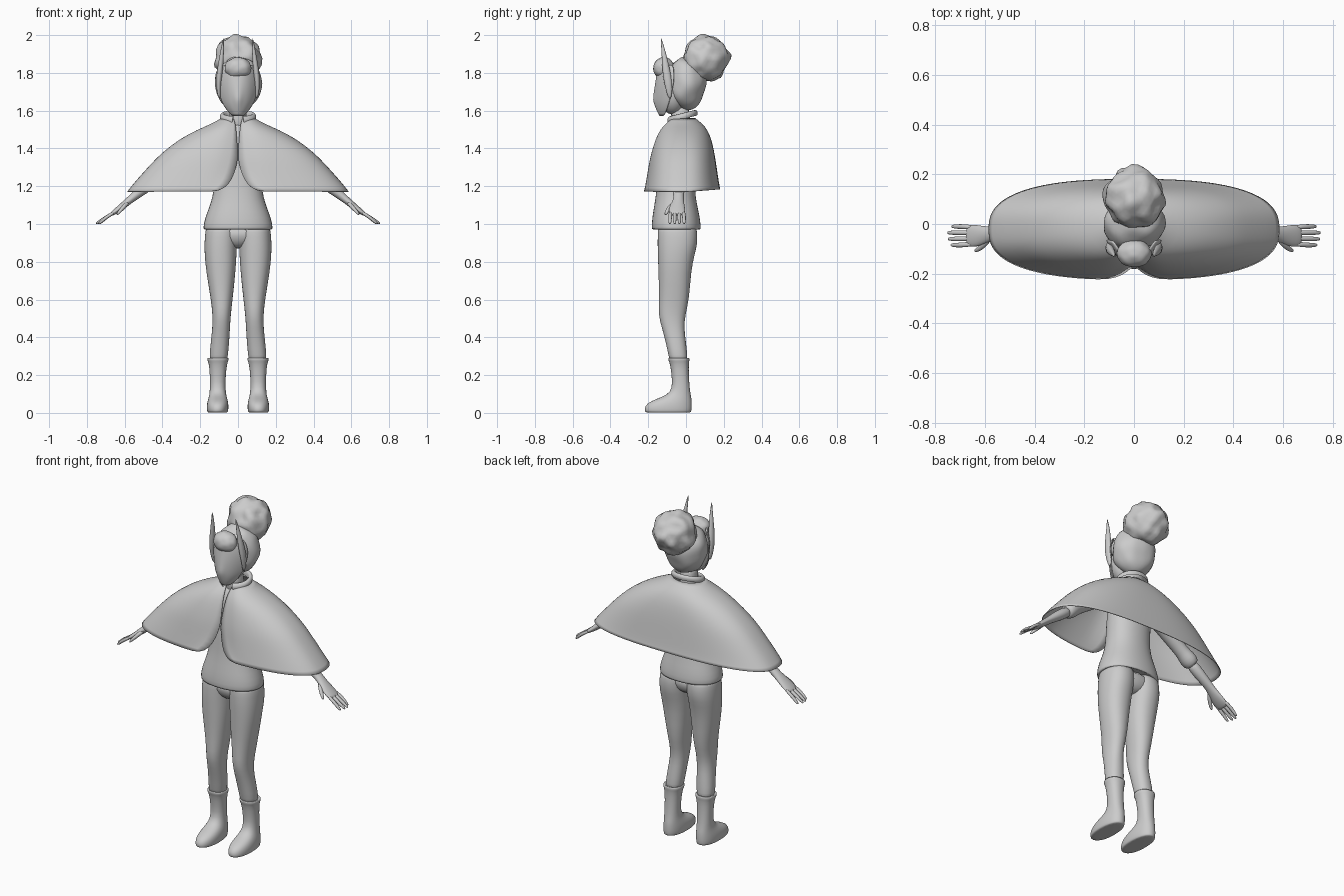
import bpy, bmesh, math
from mathutils import Vector, noise

grey = bpy.data.materials.new("soft_grey")
grey.diffuse_color = (0.6, 0.6, 0.6, 1)
TAU = math.tau


def finish(name, bm, mirror=False, subdiv=1, thick=0):
    bmesh.ops.recalc_face_normals(bm, faces=bm.faces)
    me = bpy.data.meshes.new(name)
    bm.to_mesh(me)
    bm.free()
    me.materials.append(grey)
    for p in me.polygons:
        p.use_smooth = True
    ob = bpy.data.objects.new(name, me)
    bpy.context.collection.objects.link(ob)
    if mirror:
        ob.modifiers.new("mirror", 'MIRROR').use_mirror_merge = False
    if subdiv:
        ob.modifiers.new("subdivide", 'SUBSURF').levels = subdiv
        ob.modifiers["subdivide"].render_levels = subdiv
    if thick:
        ob.modifiers.new("thickness", 'SOLIDIFY').thickness = thick
    return ob


def skin(bm, rows, closed=True, caps=True):
    """Bridge rows of points with quads."""
    vs = [[bm.verts.new(p) for p in row] for row in rows]
    n = len(vs[0])
    for a, b in zip(vs, vs[1:]):
        for i in range(n if closed else n - 1):
            j = (i + 1) % n
            bm.faces.new((a[i], a[j], b[j], b[i]))
    if caps:
        bm.faces.new(vs[0])
        bm.faces.new(vs[-1])


def spow(v, e):
    return math.copysign(abs(v) ** e, v)


def loft(name, rings, mirror=False, n=20, e=0.9):
    """Upright body from rings of (z, x0, x1, y0, y1)."""
    rows = []
    for z, x0, x1, y0, y1 in rings:
        rows.append([((x0 + x1) / 2 + (x1 - x0) / 2 * spow(math.cos(TAU * i / n), e),
                      (y0 + y1) / 2 + (y1 - y0) / 2 * spow(math.sin(TAU * i / n), e), z)
                     for i in range(n)])
    bm = bmesh.new()
    skin(bm, rows)
    return finish(name, bm, mirror)


def tube(bm, pts, n=10):
    """Limb through points of (x, y, z, radius along y, other radius)."""
    rows = []
    for i, p in enumerate(pts):
        a, b = pts[max(i - 1, 0)], pts[min(i + 1, len(pts) - 1)]
        t = (Vector(b[:3]) - Vector(a[:3])).normalized()
        side = (Vector((0, 1, 0)) - t * t.y).normalized()
        up = t.cross(side)
        rows.append([Vector(p[:3]) + side * p[3] * math.cos(TAU * k / n)
                     + up * p[4] * math.sin(TAU * k / n) for k in range(n)])
    skin(bm, rows)


def ball(name, centre, radii, lump=0.0, freq=1.0, subdiv=3):
    bm = bmesh.new()
    bmesh.ops.create_icosphere(bm, subdivisions=subdiv + 1, radius=1)
    for v in bm.verts:
        d = 1 + lump * noise.noise(v.co * freq + Vector((3.1, 1.7, 5.2)))
        v.co = Vector(centre) + Vector([c * r * d for c, r in zip(v.co, radii)])
    return finish(name, bm, subdiv=0)


def sym(z, hx, y0, y1):
    return (z, -hx, hx, y0, y1)


# Trousers and boots
loft("trouser_leg", [
    (1.0, .0, .168, -.15, .055), (.96, .0, .174, -.15, .06), (.9, .004, .179, -.152, .063),
    (.84, .007, .178, -.15, .047), (.75, .012, .17, -.147, .027), (.6, .028, .144, -.142, .018),
    (.52, .038, .135, -.148, -.003), (.45, .042, .136, -.128, -.01),
    (.38, .046, .144, -.109, 0), (.3, .053, .152, -.092, .008), (.26, .06, .148, -.085, .01)], True)
loft("hips", [sym(1.0, .16, -.145, .05), sym(.93, .16, -.145, .05),
              sym(.89, .09, -.12, .03), sym(.87, .03, -.09, -.01)])
loft("boot", [
    (.285, .06, .152, -.085, .01), (.297, .05, .162, -.095, .018), (.278, .048, .164, -.095, .02),
    (.266, .057, .155, -.086, .015), (.2, .065, .149, -.076, .015), (.13, .066, .149, -.072, .02),
    (.095, .062, .152, -.1, .026), (.075, .056, .158, -.155, .03), (.05, .05, .165, -.212, .032),
    (.02, .05, .166, -.222, .032), (.004, .054, .163, -.218, .028), (.002, .058, .158, -.21, .024)], True)

# Tunic and neck
loft("tunic", [
    sym(.985, .16, -.15, .055), sym(.968, .18, -.178, .076), sym(.974, .188, -.184, .081),
    sym(1.03, .178, -.181, .076), sym(1.1, .149, -.169, .06), sym(1.18, .126, -.156, .046),
    sym(1.3, .128, -.152, .055), sym(1.42, .13, -.13, .06), sym(1.49, .1, -.1, .055),
    sym(1.54, .05, -.08, .03)])
loft("neck", [sym(1.48, .05, -.08, .03), sym(1.55, .046, -.08, .02), sym(1.64, .045, -.08, .02)])

# Cape: widening rows open along the front, (z, half width, front, back, half gap)
rows = []
N = 48
for z, a, y0, y1, gap in [
        (1.56, .09, -.095, .05, .022), (1.53, .14, -.125, .088, .014), (1.5, .215, -.147, .113, .01),
        (1.45, .31, -.168, .135, .005), (1.38, .4, -.187, .15, .001), (1.33, .45, -.198, .158, .002),
        (1.27, .505, -.208, .167, .018), (1.21, .558, -.219, .176, .045), (1.172, .587, -.226, .182, .1)]:
    e = 2 / (2 + .6 * min(1, (1.56 - z) / .2))
    g = math.asin((gap / a) ** (1 / e))
    row = []
    for i in range(N + 1):
        t = -math.pi / 2 + g + (TAU - 2 * g) * i / N
        x = a * spow(math.cos(t), e)
        y = (y0 + y1) / 2 + (y1 - y0) / 2 * spow(math.sin(t), e)
        if math.sin(t) < 0:
            y += .028 * math.exp(-(x / .05) ** 2)
        row.append((x, y, z + (.012 * max(0, y) / .18 if z < 1.2 else 0)))
    rows.append(row)
bm = bmesh.new()
skin(bm, rows, False, False)
finish("cape", bm, thick=.004)

# Collar: tilted band, open at the throat
rows = []
for grow, up in [(0, 0), (.004, .012), (.0, .026), (-.012, .034), (-.022, .026), (-.022, .0)]:
    row = []
    for i in range(25):
        t = -math.pi / 2 + .3 + (TAU - .6) * i / 24
        x, y = (.094 + grow) * math.cos(t), -.02 + (.08 + grow) * math.sin(t)
        row.append((x, y, 1.535 + .04 * (y + .1) / .16 + up))
    rows.append(row)
bm = bmesh.new()
skin(bm, rows, False, False)
finish("collar", bm)

# Arms: sleeve with cuff, then hand
bm = bmesh.new()
tube(bm, [(.09, -.03, 1.47, .055, .05), (.15, -.03, 1.44, .055, .05), (.28, -.035, 1.345, .046, .042),
          (.38, -.038, 1.275, .04, .036), (.4, -.038, 1.26, .05, .045), (.44, -.04, 1.232, .05, .044),
          (.45, -.04, 1.225, .03, .028)], 14)
finish("sleeve", bm, True)
bm = bmesh.new()
tube(bm, [(.42, -.04, 1.245, .034, .032), (.5, -.04, 1.185, .034, .03), (.555, -.038, 1.142, .027, .022),
          (.59, -.042, 1.113, .032, .019), (.63, -.048, 1.08, .046, .017), (.665, -.048, 1.055, .045, .012),
          (.675, -.048, 1.048, .035, .008)], 14)
for y, tip in [(-.01, .735), (-.035, .752), (-.06, .75), (-.085, .738)]:
    tube(bm, [(.645, y * .9 - .004, 1.068, .011, .01), (.7, y, 1.035, .011, .01),
              (tip - .01, y, 1.008, .009, .008), (tip, y, 1.001, .005, .004)], 8)
tube(bm, [(.58, -.055, 1.118, .014, .013), (.605, -.085, 1.09, .014, .012),
          (.63, -.104, 1.062, .011, .009), (.642, -.11, 1.048, .005, .005)], 8)
finish("hand", bm, True)

# Head, hair and bun
ball("hair", (0, .0, 1.745), (.124, .106, .142), .08, 1.6)
ball("face", (0, -.07, 1.695), (.09, .075, .115))
ball("hair_bun", (0, .107, 1.877), (.121, .123, .121), .16, 2.3)
ball("hair_fringe", (0, -.118, 1.825), (.07, .056, .058), .06, 2)

# Mask: curved plate with a nose ridge
rows = []
for z, w, yf, nose in [(1.575, .025, -.135, 0), (1.6, .052, -.147, .002), (1.635, .075, -.155, .008),
                       (1.66, .086, -.157, .014), (1.69, .096, -.158, .008), (1.73, .105, -.157, .003),
                       (1.77, .108, -.153, 0), (1.81, .1, -.148, 0), (1.84, .08, -.135, 0)]:
    row = []
    for i in range(17):
        u = i / 8 - 1
        row.append((w * u, yf + .085 * w / .1 * abs(u) ** 2.2 - nose * math.exp(-(u / .22) ** 2), z))
    rows.append(row)
bm = bmesh.new()
skin(bm, rows, False, False)
finish("mask", bm, thick=-.006)

# Slanted almond rims around the eyes
rows = []
for i in range(20):
    t = TAU * i / 20
    u, v = .03 * math.cos(t), .016 * math.sin(t) * abs(math.sin(t)) ** .4
    x, z = .052 + u * .92 - v * .35, 1.7 + u * .38 + v
    y = -.16 + .085 * (x / .1) ** 2.2
    rows.append([(x + .004 * math.cos(t) * c, y - .004 * s, z + .004 * math.sin(t) * c)
                 for c, s in ((1, 0), (0, 1), (-1, 0), (0, -1))])
bm = bmesh.new()
skin(bm, rows + rows[:1], True, False)
bmesh.ops.remove_doubles(bm, verts=bm.verts, dist=1e-5)
finish("eye_rim", bm, True)

# Pointed mask ears
bm = bmesh.new()
tube(bm, [(.098, -.085, 1.66, .008, .006), (.104, -.09, 1.72, .02, .012), (.1, -.1, 1.78, .023, .016),
          (.091, -.11, 1.85, .018, .015), (.083, -.12, 1.92, .01, .009), (.077, -.133, 1.988, .002, .002)], 12)
finish("mask_ear", bm, True)
